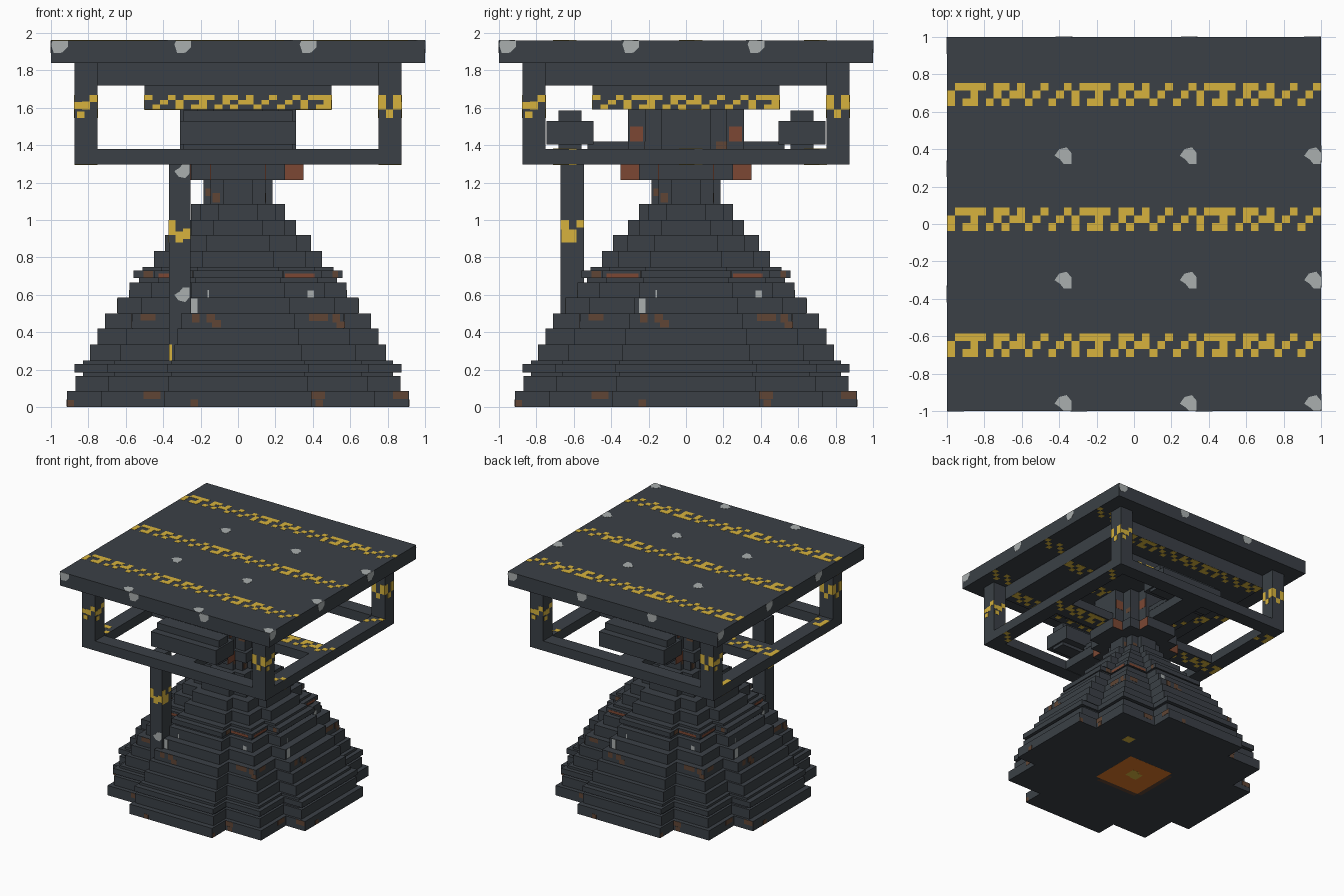
import bpy, bmesh, math
from mathutils import Matrix, Vector

if "Cube" in bpy.data.objects:
    bpy.data.objects.remove(bpy.data.objects["Cube"], do_unlink=True)


def material(name, rgb):
    m = bpy.data.materials.new(name)
    m.use_nodes = True
    m.diffuse_color = (*rgb, 1)
    b = m.node_tree.nodes["Principled BSDF"]
    b.inputs["Base Color"].default_value = (*rgb, 1)
    b.inputs["Roughness"].default_value = 0.8
    return m


STEEL = material("dark_steel", (0.043, 0.051, 0.061))
YELLOW = material("hazard_yellow", (0.68, 0.45, 0.048))
PALE = material("worn_grey", (0.40, 0.43, 0.43))
RUST = material("rust_brown", (0.115, 0.060, 0.035))
RED = material("red_rust", (0.20, 0.064, 0.034))
GLOW = material("glowing_orange", (0.72, 0.19, 0.02))


def finish(bm, name, mat):
    me = bpy.data.meshes.new(name)
    bmesh.ops.recalc_face_normals(bm, faces=bm.faces)
    bm.to_mesh(me)
    bm.free()
    me.materials.append(mat)
    ob = bpy.data.objects.new(name, me)
    bpy.context.collection.objects.link(ob)


def add_box(bm, x0, x1, y0, y1, z0, z1, turn=0):
    mat = (Matrix.Rotation(turn * math.pi / 2, 4, 'Z')
           @ Matrix.Translation(((x0 + x1) / 2, (y0 + y1) / 2, (z0 + z1) / 2))
           @ Matrix.Diagonal((x1 - x0, y1 - y0, z1 - z0, 1)))
    bmesh.ops.create_cube(bm, size=1, matrix=mat)


def add_prism(bm, pts, depth):
    f = bm.faces.new([bm.verts.new(p) for p in pts])
    r = bmesh.ops.extrude_face_region(bm, geom=[f])
    bmesh.ops.translate(bm, vec=depth, verts=[v for v in r["geom"] if isinstance(v, bmesh.types.BMVert)])


def boxes(name, mat, items):
    bm = bmesh.new()
    for b in items:
        add_box(bm, *b)
    finish(bm, name, mat)


def add_tier(bm, r, z0, z1, a, s):
    """Stepped round prism: reach r, arm half width a, corner reach s."""
    quarter = [(r, -a), (r, a), (s, a), (s, s), (a, s)]
    pts = [Matrix.Rotation(k * math.pi / 2, 3, 'Z') @ Vector((x, y, z0))
           for k in range(4) for x, y in quarter]
    add_prism(bm, pts, (0, 0, z1 - z0))


# Stepped bell: (radius, top height) of every tier
ARM, DIAG = 0.43, 0.80
TIERS = [(0.915, 0.085), (0.87, 0.165), (0.83, 0.185), (0.875, 0.23), (0.83, 0.25),
         (0.79, 0.335), (0.75, 0.42), (0.71, 0.50), (0.645, 0.585), (0.58, 0.665),
         (0.53, 0.69), (0.56, 0.73), (0.51, 0.75), (0.45, 0.835), (0.39, 0.92),
         (0.31, 1.0), (0.25, 1.085), (0.185, 1.215)]
bm = bmesh.new()
low = 0.001
for r, top in TIERS:
    add_tier(bm, r, low, top, ARM * r, DIAG * r)
    low = top
finish(bm, "stepped_bell", STEEL)

# Collar and engine core
bm = bmesh.new()
add_tier(bm, 0.35, 1.215, 1.30, 0.147, 0.25)
finish(bm, "collar", STEEL)
bm = bmesh.new()
add_tier(bm, 0.31, 1.30, 1.59, 0.13, 0.22)
finish(bm, "engine_core", STEEL)

# Platform with its stepped underside
boxes("top_plate", STEEL, [(-1, 1, -1, 1, 1.84, 1.96)])
boxes("upper_slab", STEEL, [(-0.75, 0.75, -0.75, 0.75, 1.72, 1.84)])
boxes("middle_slab", STEEL, [(-0.5, 0.5, -0.5, 0.5, 1.59, 1.72)])

# Open frame: corner posts, lower ring and cross beams
boxes("frame_posts", STEEL, [(0.75, 0.875, 0.75, 0.875, 1.297, 1.84, k) for k in range(4)])
boxes("lower_ring", STEEL, [(-0.75, 0.875, -0.875, -0.75, 1.297, 1.38, k) for k in range(4)])
boxes("cross_beams", STEEL, [(0.2, 0.75, -0.1, 0.1, 1.30, 1.378, k) for k in range(4)])

# Side tanks, each with a stepped round section, and their connectors
for side, c in (("front", -0.62), ("back", 0.62)):
    boxes(side + "_tank", STEEL, [(-0.31, 0.31, c - 0.125, c + 0.125, 1.405, 1.53),
                                  (-0.295, 0.295, c - 0.0625, c + 0.0625, 1.378, 1.587)])
    y0, y1 = sorted((c * 0.45, c * 0.85))
    boxes(side + "_connector", STEEL, [(-0.1, 0.1, y0, y1, 1.38, 1.42)])

# Vertical feed pipe
boxes("feed_pipe", STEEL, [(-0.37, -0.255, -0.67, -0.545, 0.25, 1.31)])

# Painted hazard pattern, repeating along x
T = 0.0015
PATTERN = [".####.##.#..#..#",
           "#..#..#.##.#..#.",
           "#.##.#.#..#..#.."]
CELL = 2 / 48


def pattern_cells(lo, hi):
    """Painted cells between two limits: start, end, row."""
    for i in range(48):
        a, b = max(-1 + i * CELL, lo), min(-1 + (i + 1) * CELL, hi)
        for row in range(3):
            if b - a > 0.004 and PATTERN[row][i % 16] == "#":
                yield a, b, row


def add_stripe(bm, lo, hi, y, z):
    for a, b, row in pattern_cells(lo, hi):
        y1 = y - row * CELL
        add_box(bm, a, b, y1 - CELL, y1, z - T, z + T)


STRIPES = (0.755, 0.088, -0.585)
bm = bmesh.new()
for y in STRIPES:
    add_stripe(bm, -1, 1, y, 1.96)
    for lo, hi in ((-1, -0.75), (0.75, 1)):
        add_stripe(bm, lo, hi, y, 1.84)
    for lo, hi in ((-0.75, -0.5), (0.5, 0.75)):
        add_stripe(bm, lo, hi, y - 0.006, 1.72)
    if abs(y) > 0.2:
        add_stripe(bm, -0.5, 0.5, y - 0.006, 1.72)
for lo, hi in ((-0.5, -0.31), (0.31, 0.5)):
    add_stripe(bm, lo, hi, STRIPES[1], 1.59)
finish(bm, "platform_stripes", YELLOW)

# The pattern on the lower ring and the cross beams
bm = bmesh.new()
for lo, hi in ((-0.875, -0.75), (0.75, 0.875)):
    for y in STRIPES:
        for z in (1.297, 1.38):
            add_stripe(bm, lo, hi, y, z)
for lo, hi in ((-0.75, -0.31), (0.31, 0.75)):
    for z in (1.30, 1.378):
        add_stripe(bm, lo, hi, STRIPES[1], z)
finish(bm, "frame_stripes", YELLOW)

bm = bmesh.new()
for k in range(4):
    for a, b, row in pattern_cells(-0.5, 0.5):
        z = 1.67 - row * 0.0267
        add_box(bm, a, b, -0.5 - T, -0.5 + T, z - 0.0267, z, k)
finish(bm, "middle_slab_stripes", YELLOW)

# Yellow marks on the outer and inner sides of the posts
bm = bmesh.new()
for k in range(4):
    for d in (-0.875, 0.75):
        for x0, x1, z0, z1 in ((-0.795, -0.75, 1.63, 1.67), (-0.835, -0.79, 1.59, 1.635),
                               (-0.875, -0.83, 1.595, 1.63), (-0.86, -0.82, 1.545, 1.58),
                               (0.75, 0.79, 1.59, 1.67), (0.83, 0.875, 1.59, 1.67),
                               (0.79, 0.83, 1.545, 1.59)):
            add_box(bm, x0, x1, d - T, d + T, z0, z1, k)
finish(bm, "post_marks", YELLOW)

# Yellow marks around the feed pipe
bm = bmesh.new()
for x0, x1, z0, z1 in ((-0.37, -0.335, 0.92, 1.0), (-0.335, -0.295, 0.88, 0.94),
                       (-0.295, -0.255, 0.90, 0.955), (-0.37, -0.352, 0.25, 0.335)):
    add_box(bm, x0, x1, -0.67 - T, -0.67 + T, z0, z1)
for y0, y1, z0, z1 in ((-0.67, -0.625, 0.95, 1.0), (-0.665, -0.585, 0.88, 0.95), (-0.585, -0.545, 0.96, 1.0)):
    for x in (-0.37, -0.255):
        add_box(bm, x - T, x + T, y0, y1, z0, z1)
finish(bm, "pipe_marks", YELLOW)

# Worn grey chips on the platform top, its edges and the pipe
CHIP = [(-0.045, 0.0), (-0.015, -0.02), (0.005, -0.045), (0.045, -0.045), (0.045, 0.015),
        (0.02, 0.045), (-0.02, 0.035)]
EDGE_CHIP = [(-0.045, 0.02), (-0.035, 0), (0.045, 0), (0.045, 0.035), (0.015, 0.065), (-0.03, 0.068)]
bm = bmesh.new()
for x in (-0.38, 0.29, 0.955):
    for y in (0.365, -0.30, -0.96):
        pts = [(min(x + u, 1), max(y + v, -1), 1.96 - T) for u, v in CHIP]
        add_prism(bm, pts, (0, 0, 2 * T))
for k in range(4):
    rot = Matrix.Rotation(k * math.pi / 2, 3, 'Z')
    for u0 in (-0.955, -0.295, 0.375):
        pts = [rot @ Vector((u0 + u, -1 - T, 1.96 - v)) for u, v in EDGE_CHIP]
        add_prism(bm, pts, rot @ Vector((0, 2 * T, 0)))
for z in (1.262, 0.60):
    pts = [(-0.30 + u * 0.9, -0.67 - T, z - v * 0.85) for u, v in CHIP]
    add_prism(bm, pts, (0, 2 * T, 0))
finish(bm, "worn_chips", PALE)


def bell_patches(name, mat, items):
    """Thin plates on the bell, repeated on four sides: u, z, width, height."""
    bm = bmesh.new()
    for u, z, w, h in items:
        r = next(r for r, top in TIERS if z < top)
        reach = abs(u)
        d = r if reach < ARM * r else DIAG * r if reach < DIAG * r else ARM * r
        for k in range(4):
            add_box(bm, u - w / 2, u + w / 2, -d - T, -d + T, z - h / 2, z + h / 2, k)
    finish(bm, name, mat)


bell_patches("rust_spots", RUST, [
    (-0.46, 0.063, 0.09, 0.04), (-0.895, 0.02, 0.035, 0.036), (-0.235, 0.022, 0.04, 0.036),
    (0.425, 0.063, 0.08, 0.04), (0.435, 0.022, 0.04, 0.036), (0.87, 0.063, 0.08, 0.04),
    (-0.48, 0.48, 0.08, 0.035), (-0.225, 0.475, 0.04, 0.045), (-0.145, 0.475, 0.045, 0.045),
    (-0.115, 0.445, 0.05, 0.04), (0.43, 0.48, 0.10, 0.04), (0.525, 0.475, 0.04, 0.045),
    (0.55, 0.44, 0.045, 0.035), (-0.15, 1.15, 0.05, 0.04),
    (-0.115, 1.12, 0.04, 0.05), (0.52, 0.71, 0.03, 0.035), (-0.48, 0.71, 0.05, 0.035)])
bell_patches("red_rust_streaks", RED, [(0.33, 0.703, 0.16, 0.022), (-0.34, 0.703, 0.17, 0.022)])
bell_patches("bell_chips", PALE, [(-0.235, 0.542, 0.035, 0.08), (0.39, 0.605, 0.035, 0.036),
                                  (-0.16, 0.59, 0.008, 0.07)])

# Red rust on the sides of the collar and core arms, brown at the core foot
arm_sides = []
for k in range(4):
    for s in (-1, 1):
        arm_sides.append((0.25, 0.35, s * 0.147 - T, s * 0.147 + T, 1.215, 1.297, k))
        arm_sides.append((0.23, 0.30, s * 0.13 - T, s * 0.13 + T, 1.42, 1.50, k))
boxes("arm_side_rust", RED, arm_sides)
boxes("core_rust", RUST, [(0.16, 0.22, -0.22 - T, -0.22 + T, 1.38, 1.42, k) for k in range(4)])

# Glowing outlet under the bell with scorched edges
boxes("outlet_glow", GLOW, [(-0.22, 0.22, -0.22, 0.22, 0.0005, 0.003)])
boxes("outlet_scorch", RUST, [(-0.26, -0.22, -0.22, 0.18, 0.0005, 0.003),
                              (-0.22, 0.18, -0.26, -0.22, 0.0005, 0.003)])
boxes("outlet_marks", YELLOW, [(-0.06, 0.0, -0.05, 0.04, 0, 0.003), (-0.01, 0.06, -0.04, 0.06, 0, 0.003),
                               (0.37, 0.45, 0.38, 0.46, 0, 0.003)])
